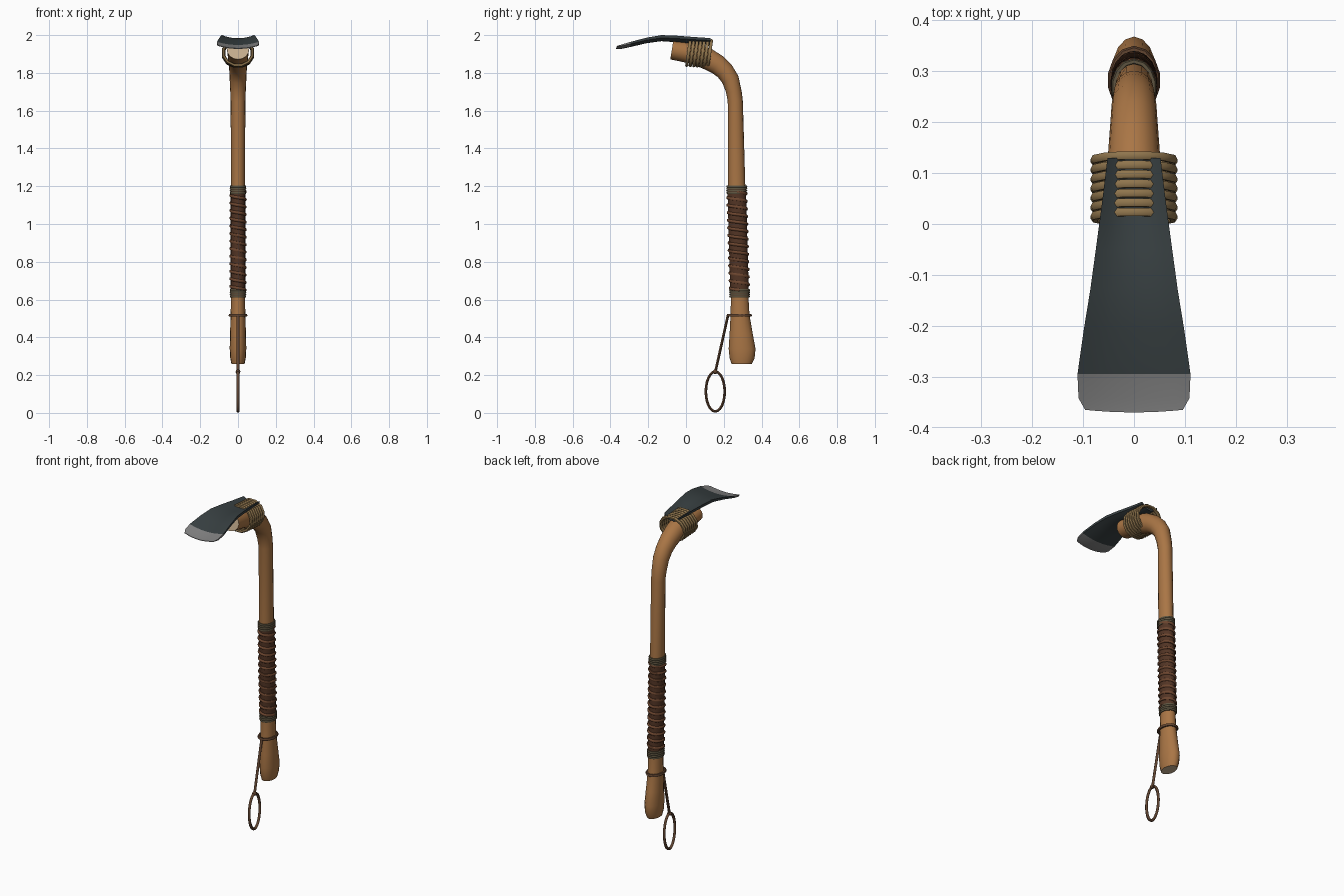
import bpy, bmesh, math
from mathutils import Vector

cube = bpy.data.objects.get("Cube")
if cube:
    bpy.data.objects.remove(cube, do_unlink=True)


def material(name, r, g, b):
    m = bpy.data.materials.new(name)
    m.use_nodes = True
    m.diffuse_color = (r, g, b, 1)
    m.node_tree.nodes["Principled BSDF"].inputs["Base Color"].default_value = (r, g, b, 1)
    return m


WOOD = material("warm wood", .40, .18, .06)
GRAIN = material("pale end grain", .60, .45, .29)
STEEL = material("dark steel", .04, .052, .055)
EDGE = material("ground steel", .22, .22, .22)
LASH = material("tan cord", .28, .18, .075)
LEATHER = material("brown leather", .15, .06, .028)
UNDER = material("dark leather", .085, .035, .018)
BAND = material("grey cord", .11, .088, .05)
STRAP = material("strap cord", .12, .058, .03)


def smooth(obj, angle=40):
    bpy.ops.object.select_all(action='DESELECT')
    obj.select_set(True)
    bpy.context.view_layer.objects.active = obj
    bpy.ops.object.shade_smooth_by_angle(angle=math.radians(angle))


def finish(bm, name, *mats):
    bmesh.ops.recalc_face_normals(bm, faces=bm.faces)
    me = bpy.data.meshes.new(name)
    bm.to_mesh(me)
    bm.free()
    obj = bpy.data.objects.new(name, me)
    bpy.context.collection.objects.link(obj)
    for m in mats:
        me.materials.append(m)
    smooth(obj)
    return obj


def loft(name, sections, mats, sides=16):
    """Elliptical sections (y, z, half width, half depth) along a path in the x = 0 plane."""
    bm = bmesh.new()
    rings = []
    for i, (y, z, rx, ry) in enumerate(sections):
        a, b = sections[max(i - 1, 0)], sections[min(i + 1, len(sections) - 1)]
        t = Vector((0, b[0] - a[0], b[1] - a[1])).normalized()
        if abs(t.y) < .3:
            t = Vector((0, 0, 1))
        n = Vector((0, t.z, -t.y))
        angles = [2 * math.pi * k / sides for k in range(sides)]
        rings.append([bm.verts.new(Vector((rx * math.cos(w), y, z)) + n * ry * math.sin(w))
                      for w in angles])
    for r, s in zip(rings, rings[1:]):
        for k in range(sides):
            j = (k + 1) % sides
            bm.faces.new((r[k], r[j], s[j], s[k]))
    for r in (rings[0], rings[-1]):
        bm.faces.new(r).material_index = len(mats) - 1
    return finish(bm, name, *mats)


def tube(name, paths, radius, mat, closed=True):
    """Round cords following one or more point lists."""
    cu = bpy.data.curves.new(name, 'CURVE')
    cu.dimensions = '3D'
    cu.bevel_depth = radius
    cu.bevel_resolution = 1
    cu.use_fill_caps = True
    for pts in paths:
        sp = cu.splines.new('POLY')
        sp.points.add(len(pts) - 1)
        for p, co in zip(sp.points, pts):
            p.co = (*co, 1)
        sp.use_cyclic_u = closed
    cu.materials.append(mat)
    obj = bpy.data.objects.new(name, cu)
    bpy.context.collection.objects.link(obj)
    bpy.ops.object.select_all(action='DESELECT')
    obj.select_set(True)
    bpy.context.view_layer.objects.active = obj
    bpy.ops.object.convert(target='MESH')
    smooth(bpy.context.object, 60)


def ring(y, z, rx, ry, tilt=0, n=14):
    """Ellipse around the z axis, turned about x by tilt."""
    out = []
    for k in range(n):
        w = 2 * math.pi * (k + .5) / n
        d = ry * math.sin(w)
        out.append((rx * math.cos(w), y + d * math.cos(tilt), z + d * math.sin(tilt)))
    return out


# Curved handle: swollen butt, straight shaft, elbow and short arm
loft("handle", [
    (.295, .26, .035, .054), (.297, .29, .041, .066), (.297, .34, .044, .071),
    (.292, .42, .042, .061), (.286, .52, .039, .050), (.284, .62, .037, .046),
    (.268, 1.20, .037, .046), (.261, 1.65, .039, .040), (.253, 1.70, .041, .042),
    (.235, 1.765, .044, .046), (.205, 1.81, .046, .049), (.165, 1.845, .049, .053),
    (.11, 1.876, .053, .057), (.03, 1.905, .056, .056), (-.075, 1.922, .058, .051),
], (WOOD, GRAIN))


def grip_y(z):
    return .284 - .016 * (z - .62) / .58


# Leather grip: dark sleeve, spiral strip and end bindings
loft("grip_sleeve", [(grip_y(z), z, .039, .049) for z in (.62, 1.19)], (UNDER,))
turns, steps = 13, 18
spiral = []
for i in range(turns * steps + 1):
    z = 1.17 - .52 * i / (turns * steps)
    w = 2 * math.pi * i / steps
    spiral.append((.038 * math.cos(w), grip_y(z) + .049 * math.sin(w), z))
tube("grip_spiral", [spiral], .0085, LEATHER, closed=False)
for name, base in (("lower_binding", .617), ("upper_binding", 1.165)):
    tube(name, [ring(grip_y(base), base + .011 * k, .039, .050) for k in range(4)], .006, BAND)

# Gutter-shaped blade: rows are y, rim height, half width, sag, thickness
rows = [(.13, 1.984, .052, .024, .012), (.04, 1.99, .063, .024, .014),
        (-.05, 1.997, .075, .02, .015), (-.13, 2.0, .086, .017, .015),
        (-.21, 1.986, .099, .016, .013), (-.295, 1.964, .111, .016, .011),
        (-.342, 1.95, .109, .016, .007), (-.365, 1.943, .096, .013, .003)]
bm = bmesh.new()
cols = 8
top, bottom = [], []
for i, (y, z, half, sag, thick) in enumerate(rows):
    for layer, drop in ((top, 0), (bottom, thick)):
        line = []
        for c in range(cols + 1):
            u = 2 * c / cols - 1
            bow = .005 * (1 - u * u) if i == len(rows) - 1 else 0
            line.append(bm.verts.new((half * u, y - bow, z - sag * (1 - u * u) - drop)))
        layer.append(line)
for i in range(len(rows) - 1):
    for layer in (top, bottom):
        for c in range(cols):
            bm.faces.new((layer[i][c], layer[i][c + 1], layer[i + 1][c + 1], layer[i + 1][c]))
    for c in (0, cols):
        bm.faces.new((top[i][c], top[i + 1][c], bottom[i + 1][c], bottom[i][c]))
for i in (0, -1):
    for c in range(cols):
        bm.faces.new((top[i][c], top[i][c + 1], bottom[i][c + 1], bottom[i][c]))
for f in bm.faces:
    f.material_index = int(f.calc_center_median().y < -.296)
finish(bm, "blade", STEEL, EDGE)

# Cord lashing the blade to the arm
tube("lashing", [ring(.014 + .0185 * k, 1.908 - .001 * k, .079, .071, math.radians(82), 12)
                 for k in range(7)], .0092, LASH)

# Wrist strap: collar, hanging cord, knot and loop
tube("strap_collar", [ring(.282, .516, .044, .060)], .008, STRAP)
tube("strap_cord", [[(0, .222, .515), (0, .155, .215)]], .008, STRAP, closed=False)
tube("strap_loop", [ring(.155, .113, 0, 0) and
                    [(0, .155 + .05 * math.sin(w), .113 + .105 * math.cos(w))
                     for w in (2 * math.pi * k / 24 for k in range(24))]], .008, STRAP)
bm = bmesh.new()
bmesh.ops.create_icosphere(bm, subdivisions=2, radius=.013)
bmesh.ops.translate(bm, verts=bm.verts, vec=(0, .155, .218))
finish(bm, "strap_knot", STRAP)
